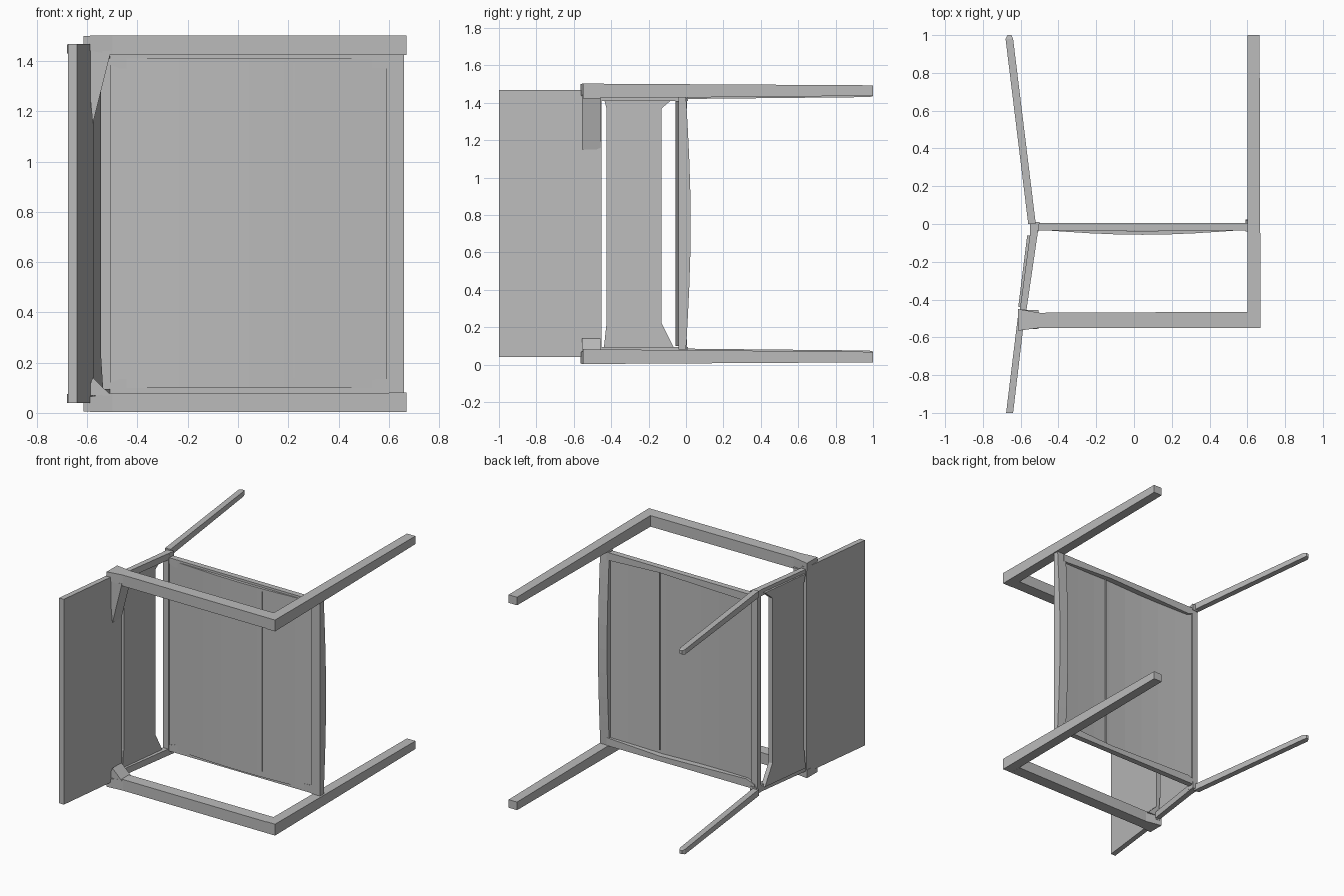
import bpy, bmesh, math

cube = bpy.data.objects.get("Cube")
if cube:
    bpy.data.objects.remove(cube, do_unlink=True)

HEIGHT = 1.505  # full extent along z, used for mirroring

grey = bpy.data.materials.new("plain grey")
grey.use_nodes = True
colour = (0.5, 0.5, 0.5, 1)
grey.diffuse_color = colour
grey.node_tree.nodes["Principled BSDF"].inputs["Base Color"].default_value = colour


def loft(name, rings):
    """Closed solid through a list of point rings."""
    bm = bmesh.new()
    rows = [[bm.verts.new(p) for p in ring] for ring in rings]
    n = len(rows[0])
    for a, b in zip(rows, rows[1:]):
        for i in range(n):
            j = (i + 1) % n
            bm.faces.new((a[i], a[j], b[j], b[i]))
    bm.faces.new(rows[0])
    bm.faces.new(rows[-1])
    bmesh.ops.recalc_face_normals(bm, faces=bm.faces)
    mesh = bpy.data.meshes.new(name)
    bm.to_mesh(mesh)
    bm.free()
    mesh.materials.append(grey)
    ob = bpy.data.objects.new(name, mesh)
    bpy.context.collection.objects.link(ob)
    return ob


def pair(name, rings):
    """The same solid at both sides of the chair."""
    loft("right_" + name, rings)
    loft("left_" + name, [[(x, y, HEIGHT - z) for x, y, z in r] for r in rings])


def along_y(y, x0, x1, z0, z1):
    return [(x0, y, z0), (x1, y, z0), (x1, y, z1), (x0, y, z1)]


def along_x(x, y0, y1, z0, z1):
    return [(x, y0, z0), (x, y1, z0), (x, y1, z1), (x, y0, z1)]


def along_z(z, x0, x1, y0, y1):
    return [(x0, y0, z), (x1, y0, z), (x1, y1, z), (x0, y1, z)]


def plate(profile, z):
    return [(x, y, z) for x, y in profile]


# Legs and arms
pair("front_leg", [along_y(-0.55, 0.6, 0.67, 0.003, 0.082),
                   along_y(1, 0.6, 0.665, 0.012, 0.068)])
pair("rear_leg", [along_y(0, -0.56, -0.52, 0.04, 0.085),
                  along_y(0.98, -0.68, -0.64, 0.04, 0.075),
                  along_y(1, -0.67, -0.65, 0.045, 0.07)])
pair("arm", [along_x(-0.615, -0.565, -0.45, 0.005, 0.06),
             along_x(-0.5, -0.55, -0.47, 0.003, 0.08),
             along_x(0.6, -0.55, -0.465, 0.003, 0.08)])

# Arm joints, one short and one long wedge
def wedge(name, base, tip):
    tri = ((-0.505, base), (-0.578, tip), (-0.605, base))
    loft(name, [[(x, y, z) for x, z in tri] for y in (-0.555, -0.455)])

wedge("lower_arm_wedge", 0.07, 0.14)
wedge("upper_arm_wedge", 1.44, 1.15)

# Back posts joining seat and arms
pair("back_post", [along_y(0.01, -0.55, -0.5, 0.05, 0.095),
                   along_y(-0.05, -0.55, -0.51, 0.05, 0.095),
                   along_y(-0.46, -0.605, -0.57, 0.05, 0.095)])

# Lower back panel, flared at both ends
def back_section(z, top, bottom):
    def x(y):
        return -0.528 + 0.125 * y
    return [(x(top) - 0.03, top, z), (x(top), top, z),
            (x(bottom), bottom, z), (x(bottom) - 0.03, bottom, z)]

loft("lower_back_panel", [back_section(0.08, -0.44, -0.06),
                          back_section(0.22, -0.425, -0.13),
                          back_section(1.37, -0.425, -0.13),
                          back_section(1.43, -0.44, -0.06)])

# Upper backrest board
board = [(-0.677, -1), (-0.64, -1), (-0.575, -0.452), (-0.61, -0.452)]
loft("backrest", [plate(board, z) for z in (0.04, 1.468)])

# Seat rails
loft("seat_rear_rail", [along_z(z, -0.55, -0.505, -0.04, 0.0) for z in (0.06, 1.445)])
pair("seat_side_rail", [along_x(-0.53, -0.035, 0.005, 0.08, 0.11),
                        along_x(-0.47, -0.035, 0.005, 0.08, 0.135),
                        along_x(0.2, -0.035, 0.005, 0.08, 0.115),
                        along_x(0.61, -0.035, 0.005, 0.08, 0.135)])
steps = [i / 8 for i in range(9)]
loft("seat_front_rail", [along_z(0.08 + 1.35 * t, 0.59, 0.66, -0.04,
                                 0.025 * math.sin(math.pi * t)) for t in steps])

# Crowned seat panel
crown = [(-0.51 + 1.11 * t, -0.03 - 0.027 * math.sin(math.pi * t)) for t in steps]
outline = crown + [(x, y + 0.02) for x, y in reversed(crown)]
loft("seat_panel", [plate(outline, z) for z in (0.1, 1.41)])

# Thin seam strip across the seat
loft("seat_seam", [along_z(z, 0.218, 0.224, -0.054, -0.024) for z in (0.14, 1.39)])
